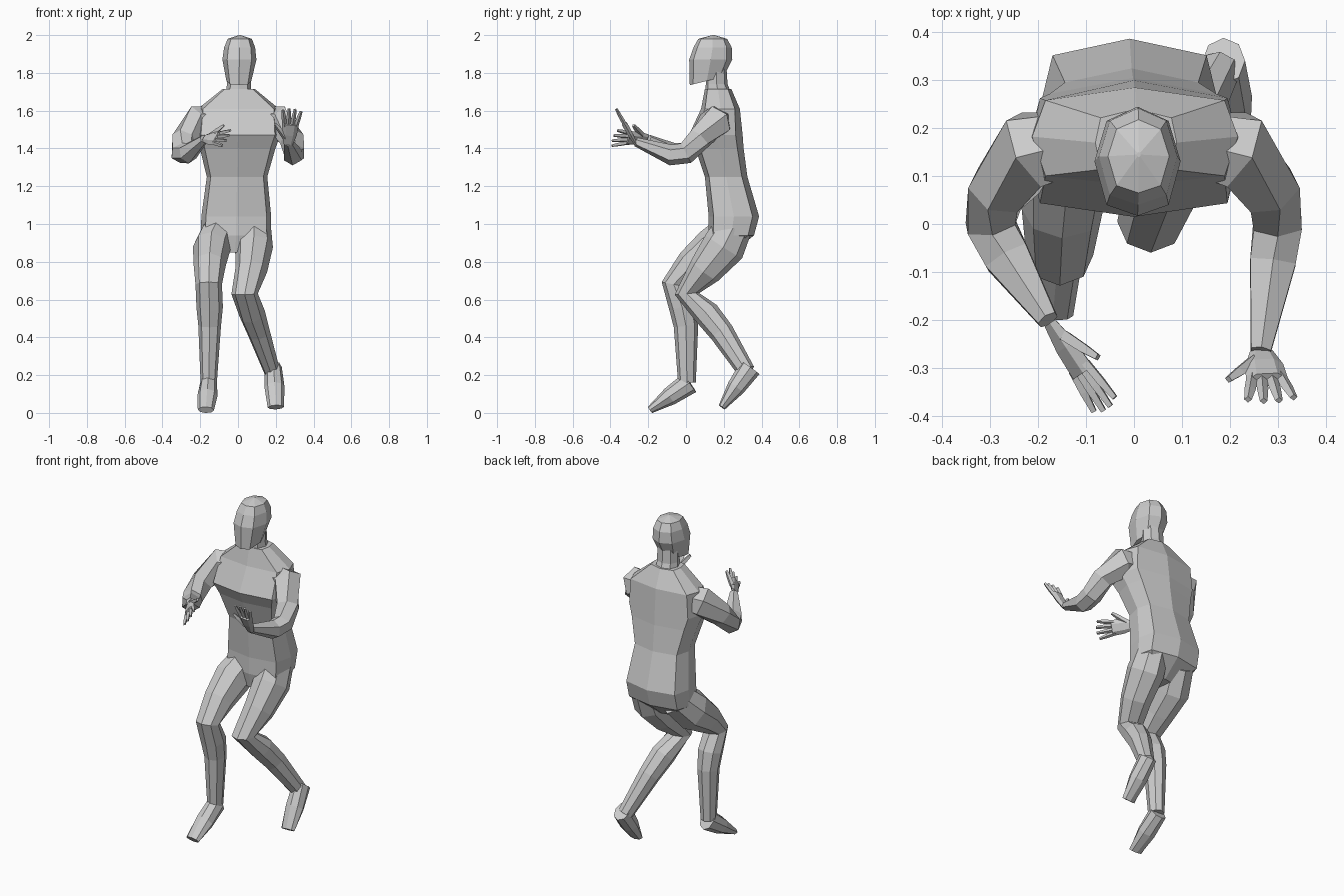
import bpy
import bmesh
import math
from mathutils import Vector

default_cube = bpy.data.objects.get("Cube")
if default_cube:
    bpy.data.objects.remove(default_cube, do_unlink=True)

# One plain clay material
clay = bpy.data.materials.new("light_grey_clay")
clay.use_nodes = True
clay_colour = (0.6, 0.6, 0.6, 1)
clay.diffuse_color = clay_colour
clay.node_tree.nodes["Principled BSDF"].inputs["Base Color"].default_value = clay_colour


def loft(name, rings):
    """Skin a list of equal-sized point rings and close both ends."""
    bm = bmesh.new()
    loops = [[bm.verts.new(point) for point in ring] for ring in rings]
    count = len(loops[0])
    for lower, upper in zip(loops, loops[1:]):
        for i in range(count):
            j = (i + 1) % count
            bm.faces.new((lower[i], lower[j], upper[j], upper[i]))
    bm.faces.new(loops[0])
    bm.faces.new(loops[-1])
    bmesh.ops.recalc_face_normals(bm, faces=bm.faces)
    mesh = bpy.data.meshes.new(name)
    bm.to_mesh(mesh)
    bm.free()
    mesh.materials.append(clay)
    body_part = bpy.data.objects.new(name, mesh)
    bpy.context.collection.objects.link(body_part)
    return body_part


def body_loft(name, corner, sections):
    """Stack eight-sided level sections of (z, half width, front, back)
    with ridges along the front and back; the spine leans slightly sideways."""
    half = [(0, 0), (corner, 0.1), (1, 0.5), (corner, 0.87), (0, 1)]
    outline = half + [(-x, y) for x, y in reversed(half[1:-1])]
    rings = []
    for z, half_width, front, back in sections:
        lean = (z - 1.5) / 50
        rings.append([(lean + x * half_width, front + y * (back - front), z)
                      for x, y in outline])
    return loft(name, rings)


def tube(name, centres, widths, depths, reference, sides=6):
    """Limb through a list of centres, its width measured along reference."""
    centres = [Vector(centre) for centre in centres]
    rings = []
    for i, (centre, width, depth) in enumerate(zip(centres, widths, depths)):
        tangent = Vector()
        if i > 0:
            tangent += (centre - centres[i - 1]).normalized()
        if i < len(centres) - 1:
            tangent += (centres[i + 1] - centre).normalized()
        tangent.normalize()
        across = (reference - tangent * reference.dot(tangent)).normalized()
        deep = tangent.cross(across)
        ring = []
        for k in range(sides):
            angle = math.tau * k / sides
            ring.append(centre + across * width * math.cos(angle)
                        + deep * depth * math.sin(angle))
        rings.append(ring)
    return loft(name, rings)


def leg(side, joints):
    """Hip, two thigh rings, knee, two calf rings and ankle."""
    widths = (0.09, 0.1, 0.085, 0.07, 0.07, 0.06, 0.043)
    depths = (0.1, 0.115, 0.09, 0.065, 0.07, 0.065, 0.047)
    tube(side + "_leg", joints, widths, depths, sideways, 8)


def foot(side, heel, toe):
    """Wedge that flattens evenly from the heel to the toe."""
    heel, toe = Vector(heel), Vector(toe)
    tube(side + "_foot", (heel, heel.lerp(toe, 0.5), toe),
         (0.045, 0.053, 0.043), (0.06, 0.049, 0.02), sideways, 8)


def arm(side, sign, forearm, wrist):
    """Mirrored shoulder and elbow, with its own forearm and wrist."""
    upper = [(0.1, 0.175, 1.55), (0.215, 0.155, 1.54),
             (0.285, 0.07, 1.45), (0.3, 0, 1.375)]
    joints = [(sign * x, y, z) for x, y, z in upper] + [forearm, wrist]
    radii = (0.07, 0.09, 0.066, 0.058, 0.055, 0.024)
    tube(side + "_arm", joints, radii, radii, upright)


def hand(side, wrist, direction, across):
    """Flat palm, four fanned two-joint fingers and a thumb."""
    wrist = Vector(wrist)
    direction = Vector(direction).normalized()
    across = Vector(across)
    across = (across - direction * across.dot(direction)).normalized()

    def strip(part, steps, widths, thickness, sides):
        centres = [wrist + direction * along + across * sideways_step
                   for along, sideways_step in steps]
        depths = [width * thickness for width in widths]
        tube(side + "_" + part, centres, widths, depths, across, sides)

    strip("palm", ((-0.01, 0), (0.05, 0), (0.115, 0)),
          (0.024, 0.04, 0.044), 0.4, 6)
    names = ("index", "middle", "ring", "little")
    for i, finger in enumerate(names):
        spread = (i - 1.5) / 50
        reach = 0.21 - abs(spread) / 2
        strip(finger + "_finger",
              ((0.1, spread), (0.15, spread * 1.3), (reach, spread * 1.6)),
              (0.012, 0.012, 0.008), 0.9, 4)
    strip("thumb", ((0.03, -0.02), (0.075, -0.055), (0.105, -0.08)),
          (0.016, 0.014, 0.009), 0.9, 4)


sideways = Vector((1, 0, 0))
upright = Vector((0, 0, 1))

# Torso from crotch to neck
body_loft("torso", 0.87, (
    (0.85, 0.08, 0.14, 0.25),
    (0.94, 0.185, 0.12, 0.36),
    (1.04, 0.185, 0.12, 0.387),
    (1.25, 0.16, 0.1, 0.325),
    (1.4, 0.2, 0.05, 0.305),
    (1.47, 0.225, 0.015, 0.3),
    (1.61, 0.215, 0.08, 0.285),
    (1.715, 0.085, 0.1, 0.24),
))
body_loft("neck", 0.7, (
    (1.68, 0.07, 0.1, 0.245),
    (1.74, 0.063, 0.105, 0.22),
    (1.82, 0.063, 0.11, 0.215),
))

# Head with a flat face and a shallow pointed crown
head = body_loft("head", 0.72, (
    (1.73, 0.066, 0.02, 0.2),
    (1.87, 0.09, 0.017, 0.245),
    (1.935, 0.082, 0.04, 0.242),
    (1.98, 0.064, 0.065, 0.218),
    (2, 0.004, 0.14, 0.15),
))
# Raise the jaw line towards the nape
for vertex in head.data.vertices:
    if vertex.co.z < 1.8:
        vertex.co.z += vertex.co.y / 4

# Legs, right stepping forward and left trailing
leg("right", ((-0.1, 0.25, 0.97), (-0.14, 0.15, 0.87), (-0.15, 0.03, 0.78),
              (-0.155, -0.065, 0.68), (-0.15, -0.02, 0.56),
              (-0.15, 0, 0.46), (-0.155, 0.005, 0.16)))
foot("right", (-0.155, 0.02, 0.16), (-0.17, -0.19, 0.016))
leg("left", ((0.085, 0.25, 0.98), (0.085, 0.2, 0.88), (0.07, 0.1, 0.755),
             (0.035, 0.005, 0.63), (0.075, 0.11, 0.525),
             (0.11, 0.19, 0.425), (0.18, 0.32, 0.22)))
foot("left", (0.187, 0.34, 0.24), (0.2, 0.19, 0.03))

# Arms, bent at the elbow and reaching forward
arm("left", 1, (0.29, -0.08, 1.365), (0.265, -0.265, 1.435))
arm("right", -1, (-0.265, -0.07, 1.375), (-0.18, -0.2, 1.45))

# Left palm faces forward, right palm faces inward
hand("left", (0.267, -0.27, 1.43), (0.1, -0.5, 0.9), (1, 0, 0))
hand("right", (-0.17, -0.215, 1.455), (0.6, -0.9, 0), (-0.5, -0.3, -0.9))
